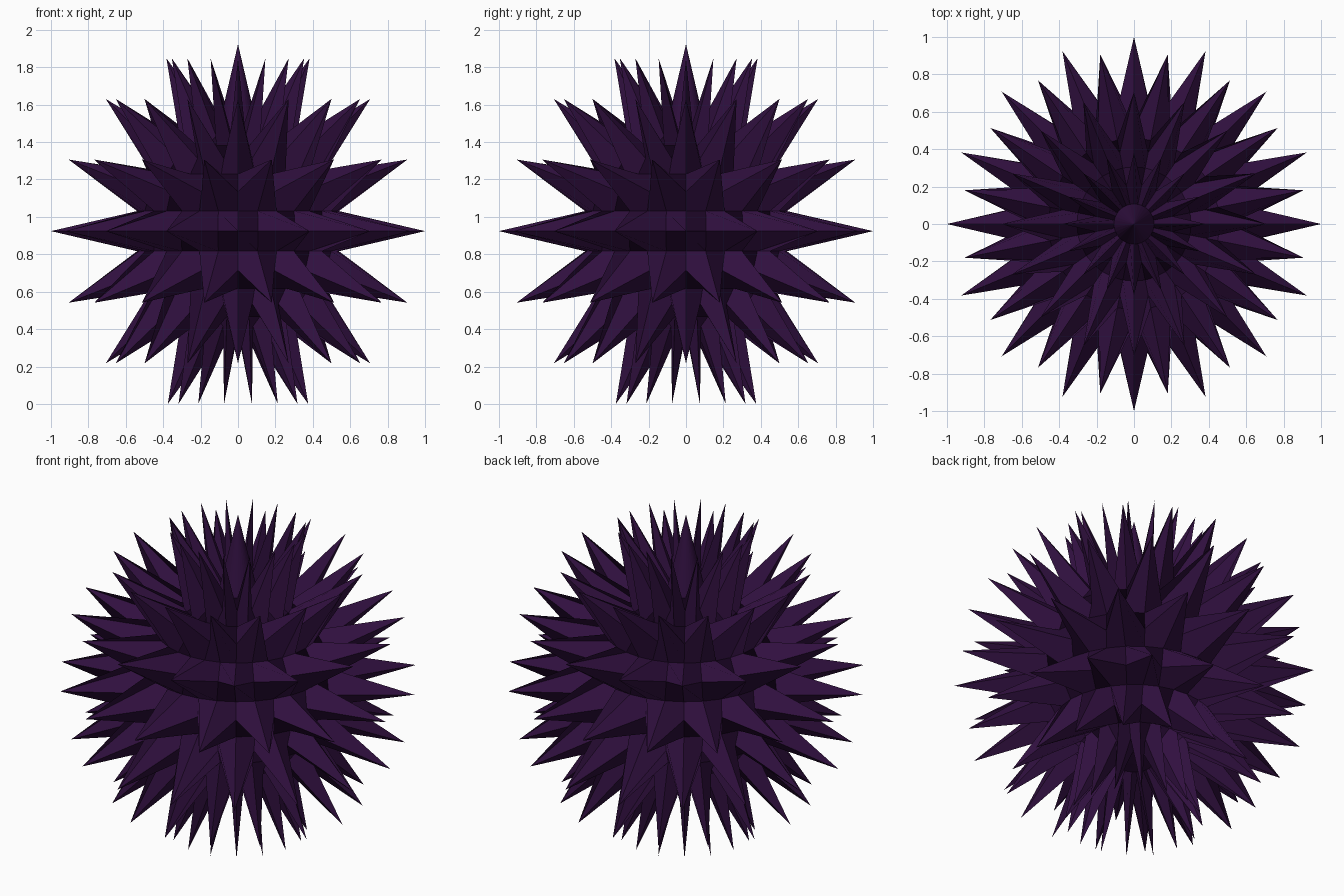
import bpy, bmesh, math

if "Cube" in bpy.data.objects:
    bpy.data.objects.remove(bpy.data.objects["Cube"])

CORE = 0.55                       # radius of the body between spikes
TIP = 1.0                         # radius of the spike tips
STEP = math.radians(11.25)        # grid step of the sphere
CENTRE_Z = math.cos(2 * STEP)     # lowest spike ring touches the ground
SHIFTED_ROWS = (2, -2, -6)        # spike rows turned by half a spacing


def is_tip(co):
    """Spikes grow on every second row and every second meridian."""
    row = round(math.asin(max(-1, min(1, co.z / CORE))) / STEP)
    if abs(row) == 8:
        return row > 0            # spike on the top pole only
    if row % 2:
        return False
    col = round(math.atan2(co.y, co.x) / STEP)
    return col % 2 == (1 if row in SHIFTED_ROWS else 0)


# spiny body: low-poly sphere with alternate points pulled outward
bm = bmesh.new()
bmesh.ops.create_uvsphere(bm, u_segments=32, v_segments=16, radius=CORE)
tips = [v for v in bm.verts if is_tip(v.co)]
for v in tips:
    v.co *= TIP / CORE
bmesh.ops.translate(bm, verts=bm.verts, vec=(0, 0, CENTRE_Z))
mesh = bpy.data.meshes.new("spiny_body")
bm.to_mesh(mesh)
bm.free()

# single dark purple colour
mat = bpy.data.materials.new("dark_purple")
mat.diffuse_color = (0.030, 0.005, 0.050, 1)
mat.use_nodes = True
mat.node_tree.nodes["Principled BSDF"].inputs["Base Color"].default_value = mat.diffuse_color
mesh.materials.append(mat)

body = bpy.data.objects.new("spiny_body", mesh)
bpy.context.collection.objects.link(body)
